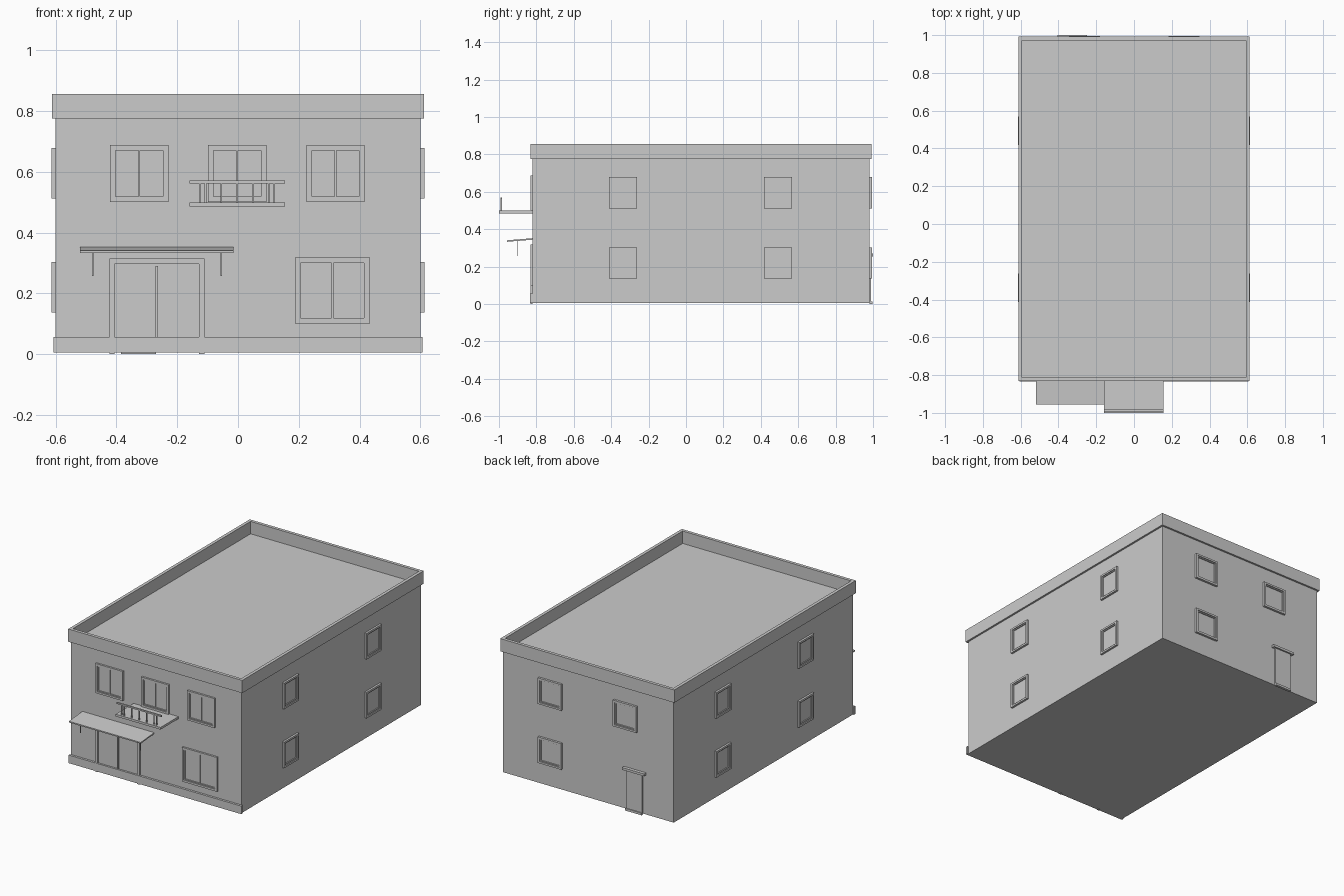
import bpy, bmesh

if "Cube" in bpy.data.objects:
    bpy.data.objects.remove(bpy.data.objects["Cube"])

X, Y0, Y1 = 0.6, -0.82, 0.98

# Wall mappings: u along the wall, v up, d outward from the wall
WALLS = {
    "front": lambda u, v, d: (u, Y0 - d, v),
    "back": lambda u, v, d: (u, Y1 + d, v),
    "right": lambda u, v, d: (X + d, u, v),
    "left": lambda u, v, d: (-X - d, u, v),
    "roof": lambda u, v, d: (u, v, d),
}


def build(name, bm):
    bmesh.ops.recalc_face_normals(bm, faces=bm.faces)
    me = bpy.data.meshes.new(name)
    bm.to_mesh(me)
    bm.free()
    ob = bpy.data.objects.new(name, me)
    bpy.context.collection.objects.link(ob)
    return ob


def prism(name, pts, d0, d1, wall="front"):
    """Extrude a (u, v) outline from depth d0 to d1 on a wall."""
    f = WALLS[wall]
    bm = bmesh.new()
    a = [bm.verts.new(f(u, v, d0)) for u, v in pts]
    b = [bm.verts.new(f(u, v, d1)) for u, v in pts]
    bm.faces.new(a)
    bm.faces.new(b)
    n = len(pts)
    for i in range(n):
        j = (i + 1) % n
        bm.faces.new((a[i], a[j], b[j], b[i]))
    return build(name, bm)


def rect(u0, u1, v0, v1):
    return [(u0, v0), (u1, v0), (u1, v1), (u0, v1)]


def slab(name, u0, u1, v0, v1, d0, d1, wall="front"):
    return prism(name, rect(u0, u1, v0, v1), d0, d1, wall)


def ring(name, u0, u1, v0, v1, t, d0, d1, wall):
    """Rectangular frame of width t."""
    f = WALLS[wall]
    bm = bmesh.new()
    outer, inner = rect(u0, u1, v0, v1), rect(u0 + t, u1 - t, v0 + t, v1 - t)
    loops = [[bm.verts.new(f(u, v, d)) for u, v in r]
             for r, d in ((outer, d0), (outer, d1), (inner, d1), (inner, d0))]
    for k in range(4):
        a, b = loops[k], loops[(k + 1) % 4]
        for i in range(4):
            j = (i + 1) % 4
            bm.faces.new((a[i], a[j], b[j], b[i]))
    return build(name, bm)


def window(name, wall, u0, u1, v0, v1, t, depth, mullion=False):
    ring(name + "_frame", u0, u1, v0, v1, t, 0, depth, wall)
    ring(name + "_sash", u0 + t, u1 - t, v0 + t, v1 - t, 0.006, 0, depth * 0.6, wall)
    s = t + 0.006
    slab(name + "_glass", u0 + s, u1 - s, v0 + s, v1 - s, 0, 0.002, wall)
    if mullion:
        c = (u0 + u1) / 2
        slab(name + "_mullion", c - 0.003, c + 0.003, v0 + s, v1 - s, 0, depth * 0.6, wall)


# Main block, parapet and front plinth
slab("body", -X, X, Y0, Y1, 0.005, 0.777, "roof")
ring("parapet", -0.612, 0.612, -0.832, 0.992, 0.02, 0.775, 0.856, "roof")
slab("front_plinth", -0.607, 0.607, 0.005, 0.056, 0, 0.014)

# Front windows
for i, c in enumerate((-0.325, -0.003, 0.321)):
    window(f"upper_front_window_{i}", "front", c - 0.096, c + 0.096, 0.5, 0.688, 0.012, 0.012, True)
window("shop_window", "front", 0.187, 0.434, 0.1, 0.318, 0.013, 0.012, True)

# Side windows, two storeys on both sides
for wall in ("left", "right"):
    for v in (0.137, 0.512):
        for u in (-0.412, 0.418):
            window(f"{wall}_window", wall, u, u + 0.15, v, v + 0.166, 0.012, 0.013)

# Back windows
for u, v in ((0.182, 0.512), (-0.345, 0.512), (0.182, 0.137)):
    window("back_window", "back", u, u + 0.165, v, v + 0.166, 0.012, 0.014)

# Back door with hood and threshold
slab("back_door", -0.385, -0.27, 0.0, 0.255, 0, 0.01, "back")
slab("back_door_hood", -0.405, -0.25, 0.255, 0.27, 0, 0.02, "back")
slab("back_door_step", -0.385, -0.27, 0.0, 0.014, 0, 0.016, "back")

# Front double door
l, r, t, h = -0.423, -0.111, 0.017, 0.314
prism("door_frame", [(l, 0), (l, h), (r, h), (r, 0), (r - t, 0), (r - t, h - t),
                     (l + t, h - t), (l + t, 0)], 0, 0.012)
slab("door_glass", l + t, r - t, 0.01, h - t, 0, 0.002)
slab("door_center_post", -0.271, -0.263, 0.01, 0.29, 0, 0.009)

# Sloped canopy over the door, with hanging rods
canopy = slab("canopy", -0.52, -0.015, 0.344, 0.352, 0, 0.136)
for vert in canopy.data.vertices:
    if vert.co.y < -0.9:
        vert.co.z -= 0.011
for x in (-0.478, -0.055):
    slab("canopy_rod", x - 0.002, x + 0.002, 0.257, 0.342, 0.078, 0.082)

# Balcony slab, balusters and rail
slab("balcony_slab", -0.16, 0.155, 0.485, 0.499, 0, 0.18)
slab("balcony_rail", -0.16, 0.155, 0.562, 0.571, 0.163, 0.173)
for i in range(-3, 4):
    if abs(i) < 3:
        x = -0.003 + i * 0.052
    else:
        x = -0.003 + (0.122 if i > 0 else -0.122)
    slab("baluster", x - 0.003, x + 0.003, 0.498, 0.563, 0.165, 0.171)
